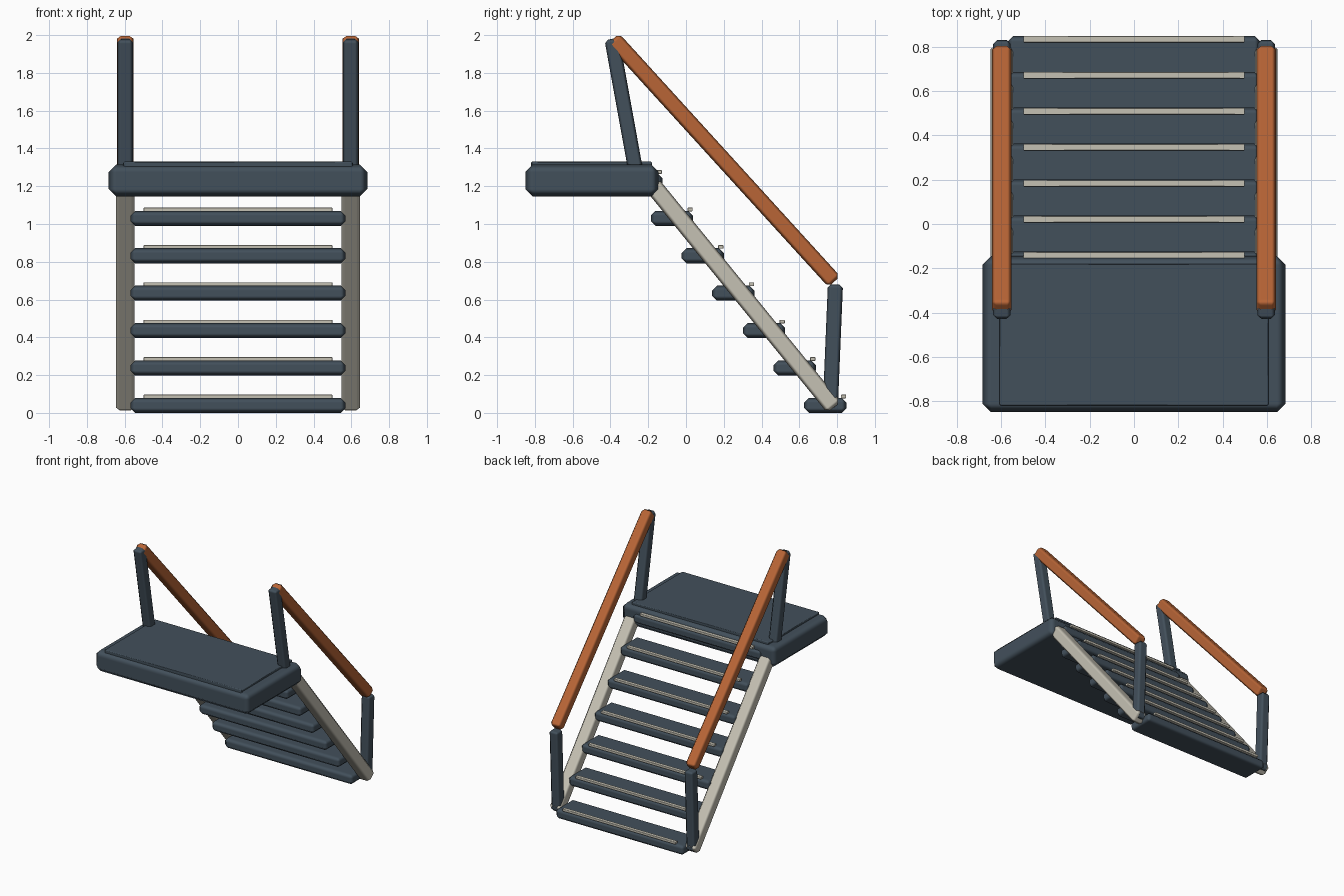
import bpy, bmesh, math
from mathutils import Matrix, Vector

cube = bpy.data.objects.get("Cube")
if cube:
    bpy.data.objects.remove(cube, do_unlink=True)


def material(name, rgb):
    mat = bpy.data.materials.new(name)
    mat.use_nodes = True
    mat.diffuse_color = (*rgb, 1)
    mat.node_tree.nodes["Principled BSDF"].inputs["Base Color"].default_value = (*rgb, 1)
    return mat


SLATE = material("slate_blue", (0.055, 0.08, 0.105))
BEIGE = material("warm_beige", (0.56, 0.535, 0.455))
ORANGE = material("burnt_orange", (0.48, 0.13, 0.037))


def box(name, center, size, mat, bevel, tilt=0):
    """Chamfered box, tilted about the x axis."""
    bm = bmesh.new()
    bmesh.ops.create_cube(bm, size=1, matrix=Matrix.Diagonal((*size, 1)))
    for face in bm.faces:
        face.smooth = True
    mesh = bpy.data.meshes.new(name)
    bm.to_mesh(mesh)
    bm.free()
    mesh.materials.append(mat)
    obj = bpy.data.objects.new(name, mesh)
    bpy.context.collection.objects.link(obj)
    obj.location = center
    obj.rotation_euler.x = tilt
    mod = obj.modifiers.new("chamfer", "BEVEL")
    mod.width = bevel
    mod.segments = 1
    mod.harden_normals = True
    return obj


def beam(name, x, start, end, width, depth, mat, bevel):
    """Box running between two (y, z) points."""
    a, b = Vector((x, *start)), Vector((x, *end))
    d = b - a
    return box(name, (a + b) / 2, (width, depth, d.length), mat, bevel,
               math.atan2(-d.y, d.z))


# Landing with a thin raised deck
box("landing", (0, -0.4975, 1.23), (1.37, 0.705, 0.17), SLATE, 0.04)
box("landing_deck", (0, -0.5, 1.315), (1.215, 0.64, 0.03), SLATE, 0.006)

# Treads with pale nosing strips
for i in range(7):
    y, z = 0.738 - 0.1625 * i, 0.04 + 0.198 * i
    box(f"tread_{i + 1}", (0, y, z), (1.14, 0.224, 0.08), SLATE, 0.026)
    box(f"nosing_strip_{i + 1}", (0, y + 0.096, z + 0.047), (1.0, 0.028, 0.02),
        BEIGE, 0.003)

# Stringers, posts and handrails on both sides
for side, s in (("left", 1), ("right", -1)):
    x = 0.597 * s
    beam(f"{side}_stringer", x, (0.783, 0.03), (-0.18, 1.21), 0.1, 0.092, BEIGE, 0.02)
    beam(f"{side}_upper_post", x, (-0.255, 1.22), (-0.393, 1.98), 0.08, 0.078, SLATE, 0.018)
    beam(f"{side}_lower_post", x, (0.764, 0.03), (0.791, 0.68), 0.08, 0.08, SLATE, 0.018)
    beam(f"{side}_handrail", x, (-0.385, 1.98), (0.785, 0.695), 0.088, 0.085, ORANGE, 0.02)
